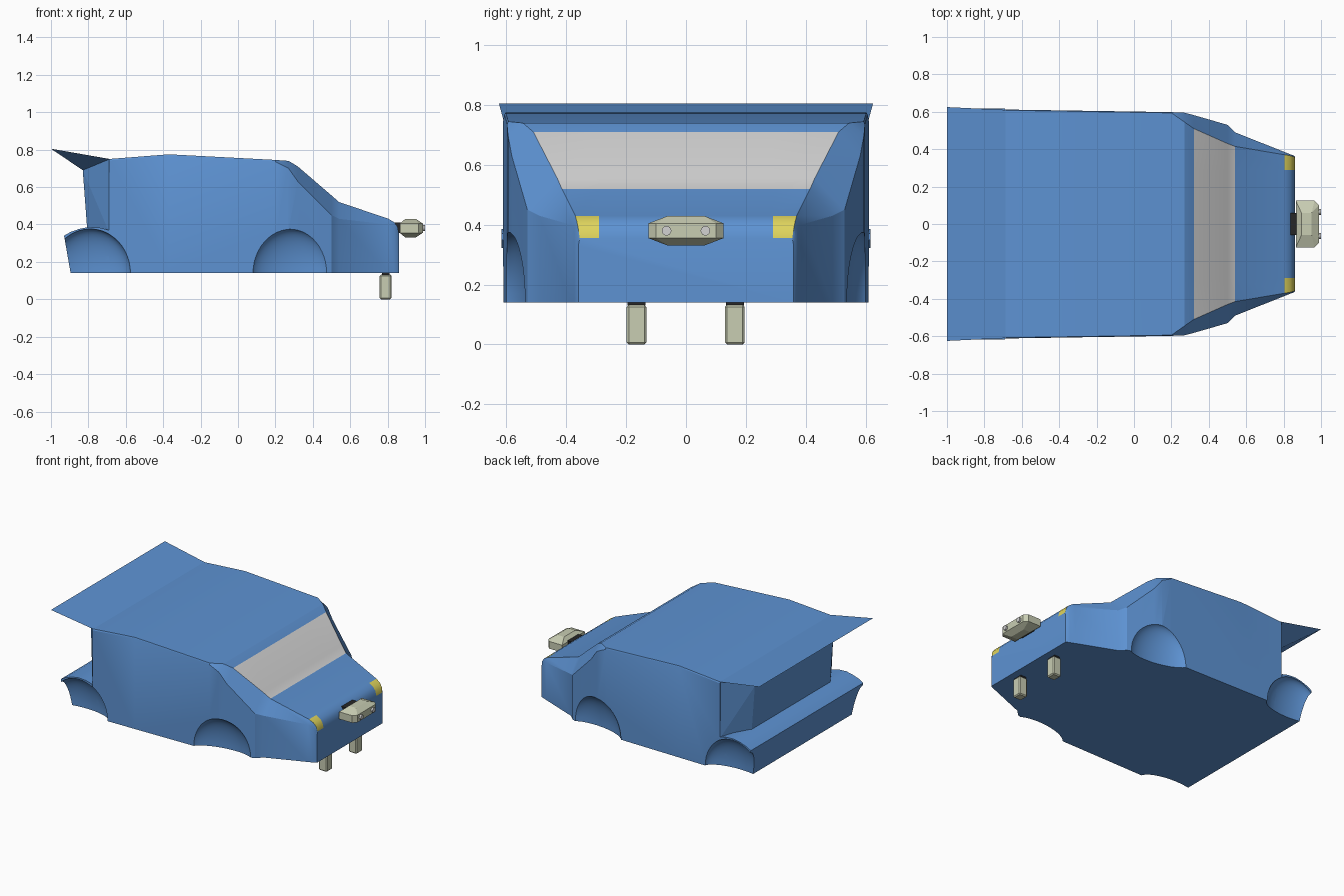
import bpy, bmesh, math
from mathutils import Vector, Matrix

if "Cube" in bpy.data.objects:
    bpy.data.objects.remove(bpy.data.objects["Cube"], do_unlink=True)


def material(name, rgb):
    m = bpy.data.materials.new(name)
    m.use_nodes = True
    m.diffuse_color = (*rgb, 1)
    m.node_tree.nodes["Principled BSDF"].inputs["Base Color"].default_value = (*rgb, 1)
    return m


BLUE = material("body blue", (0.11, 0.29, 0.65))
GREY = material("glass grey", (0.65, 0.65, 0.65))
YELLOW = material("lamp yellow", (0.74, 0.66, 0.11))
CREAM = material("pale cream", (0.58, 0.61, 0.45))
BLACK = material("joint black", (0.02, 0.02, 0.02))


def finish(bm, name, *mats):
    bmesh.ops.recalc_face_normals(bm, faces=bm.faces)
    mesh = bpy.data.meshes.new(name)
    bm.to_mesh(mesh)
    bm.free()
    for m in mats:
        mesh.materials.append(m)
    ob = bpy.data.objects.new(name, mesh)
    bpy.context.collection.objects.link(ob)
    return ob


def activate(ob):
    bpy.ops.object.select_all(action='DESELECT')
    ob.select_set(True)
    bpy.context.view_layer.objects.active = ob


def smooth(ob, angle=25):
    activate(ob)
    bpy.ops.object.shade_smooth_by_angle(angle=math.radians(angle))


def loft(rings, name, *mats):
    bm = bmesh.new()
    loops = [[bm.verts.new(p) for p in ring] for ring in rings]
    n = len(loops[0])
    for a, b in zip(loops, loops[1:]):
        for i in range(n):
            j = (i + 1) % n
            bm.faces.new((a[i], a[j], b[j], b[i]))
    bm.faces.new(loops[0])
    bm.faces.new(loops[-1][::-1])
    return finish(bm, name, *mats)


def hull(points, name, mat):
    """Convex solid from points given on the +y half."""
    bm = bmesh.new()
    for x, y, z in points:
        for s in (-1, 1):
            bm.verts.new((x, s * y, z))
    bmesh.ops.convex_hull(bm, input=bm.verts)
    return finish(bm, name, mat)


def box(name, centre, size, mat, bevel=0.0):
    bm = bmesh.new()
    bmesh.ops.create_cube(bm, size=1, matrix=Matrix.Translation(centre) @ Matrix.Diagonal((*size, 1)))
    if bevel:
        bmesh.ops.bevel(bm, geom=bm.edges[:], offset=bevel, segments=1, affect='EDGES')
    return finish(bm, name, mat)


# Main shell: x, half width, shoulder height, top half width, top height
FLOOR, LAMP = 0.14, 0.29
stations = [
    (-0.69, 0.612, 0.742, 0.608, 0.75),
    (-0.37, 0.607, 0.767, 0.603, 0.775),
    (0.20, 0.598, 0.735, 0.594, 0.745),
    (0.27, 0.595, 0.70, 0.545, 0.74),
    (0.32, 0.582, 0.63, 0.51, 0.71),
    (0.50, 0.53, 0.45, 0.43, 0.555),
    (0.54, 0.49, 0.43, 0.415, 0.52),
    (0.805, 0.385, 0.40, 0.37, 0.43),
    (0.835, 0.373, 0.385, 0.365, 0.412),
    (0.853, 0.366, 0.36, 0.36, 0.388),
    (0.86, 0.36, 0.33, 0.355, 0.355),
]


def section(x, w, zs, wt, zt):
    half = [(w, FLOOR), (w, zs), (wt, zt), (LAMP, zt)]
    return [(x, y, z) for y, z in half] + [(x, -y, z) for y, z in half[::-1]]


shell = loft([section(*s) for s in stations], "body_shell", BLUE, GREY, YELLOW)

# Windscreen and headlamps are strips of the shell
for f in shell.data.polygons:
    xs = [shell.data.vertices[v].co.x for v in f.vertices]
    c, n = f.center, f.normal
    if min(xs) > 0.31 and max(xs) < 0.55 and abs(c.y) < 0.48 and n.z > 0.4 and abs(n.y) < 0.3:
        f.material_index = 1
    if min(xs) > 0.80 and max(xs) - min(xs) > 0.001 and LAMP < abs(c.y) < 0.345 and n.z > 0.1:
        f.material_index = 2

# Rear bumper with curved shelf
profile = [(-0.69, FLOOR), (-0.895, FLOOR), (-0.93, 0.34), (-0.895, 0.36),
           (-0.85, 0.376), (-0.80, 0.386), (-0.74, 0.383), (-0.69, 0.37)]
bumper = loft([[(x, y, z) for x, z in profile] for y in (-0.617, 0.617)], "rear_bumper", BLUE)


# Wheel hollows scooped out of the sides
def scoop(target, x, y, turn):
    for s in (-1, 1):
        bm = bmesh.new()
        place = (Matrix.Translation((x, s * y, FLOOR)) @ Matrix.Rotation(s * turn, 4, 'Z')
                 @ Matrix.Diagonal((0.216, 0.085, 0.236, 1)))
        bmesh.ops.create_uvsphere(bm, u_segments=48, v_segments=24, radius=1, matrix=place)
        cutter = finish(bm, "wheel_cutter", BLUE)
        cutter.hide_render = True
        activate(target)
        mod = target.modifiers.new("wheel_hollow", 'BOOLEAN')
        mod.operation, mod.solver, mod.object = 'DIFFERENCE', 'EXACT', cutter
        bpy.ops.object.modifier_apply(modifier=mod.name)
        bpy.data.objects.remove(cutter, do_unlink=True)


scoop(shell, 0.285, 0.60, math.radians(-8))
scoop(shell, -0.79, 0.616, 0)
scoop(bumper, -0.79, 0.616, 0)
smooth(shell)
smooth(bumper)

# Tail cabin narrows to the rear wall, under an overhanging spoiler
roof_edge, wall_top = (-0.685, 0.61, 0.75), (-0.83, 0.43, 0.69)
hull([roof_edge, (-0.69, 0.612, 0.36), wall_top, (-0.806, 0.43, 0.37)], "tail_cabin", BLUE)
hull([roof_edge, (-1.0, 0.625, 0.805), wall_top], "spoiler", BLUE)

# Front head block with two round eyes
outline = [(0.865, 0.125), (0.965, 0.125), (0.988, 0.10)]
crown = [(0.895, 0.06), (0.95, 0.06)]
hull([(x, y, z) for x, y in outline for z in (0.355, 0.405)]
     + [(x, y, z) for x, y in crown for z in (0.33, 0.43)], "head_block", CREAM)
box("head_joint", (0.85, 0, 0.382), (0.04, 0.12, 0.056), BLACK)
for side, y in (("right", -0.065), ("left", 0.065)):
    bm = bmesh.new()
    bmesh.ops.create_cone(bm, cap_ends=True, segments=24, radius1=0.016, radius2=0.016, depth=0.02,
                          matrix=Matrix.Translation((0.99, y, 0.38)) @ Matrix.Rotation(math.pi / 2, 4, 'Y'))
    smooth(finish(bm, "eye_" + side, GREY))

# Two front legs with dark joints
for side, y in (("right", -0.165), ("left", 0.163)):
    box("leg_" + side, (0.789, y, 0.066), (0.063, 0.066, 0.132), CREAM, 0.007)
    box("leg_joint_" + side, (0.789, y, 0.137), (0.04, 0.06, 0.014), BLACK)
